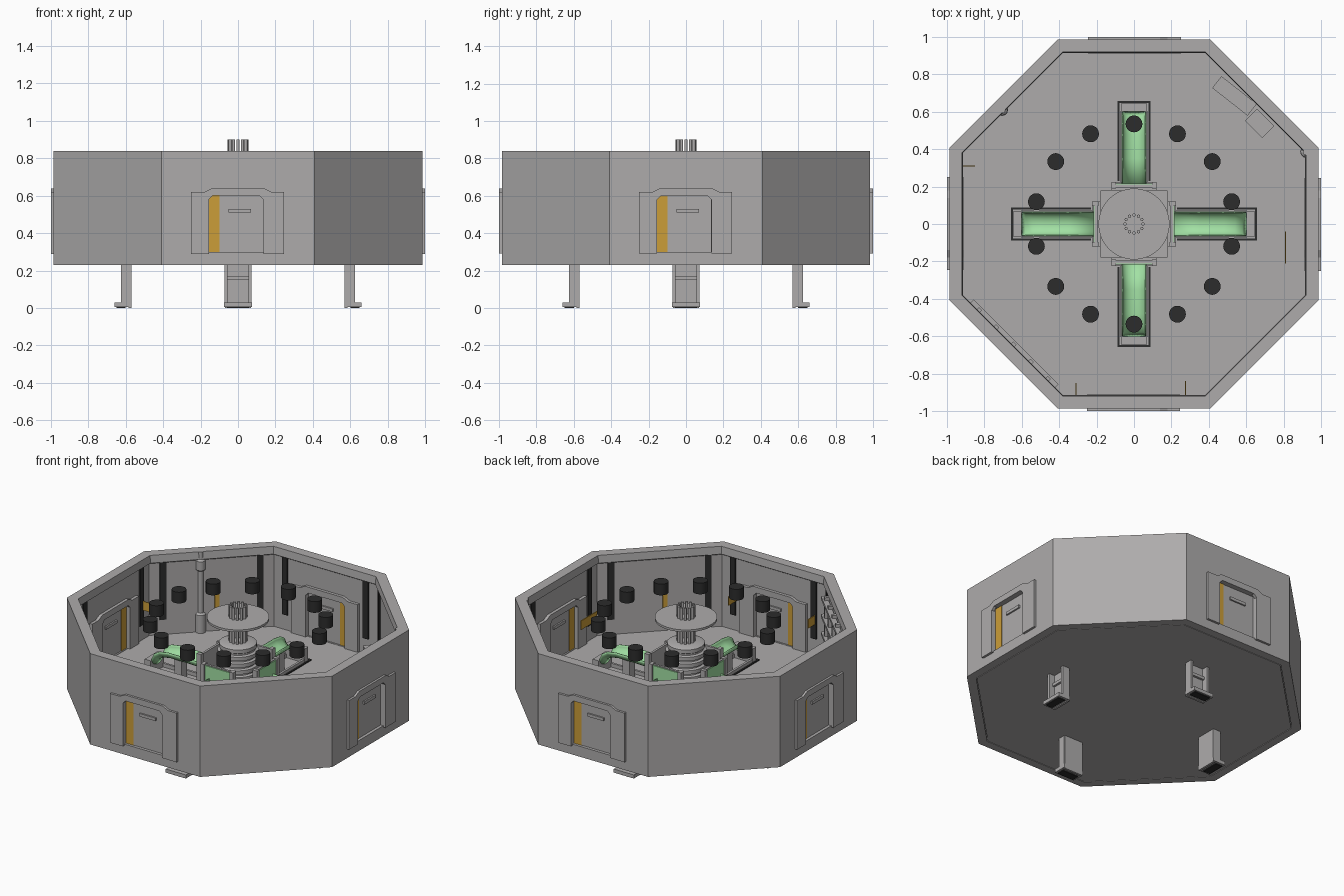
import bpy, bmesh, math
from math import pi, sin, cos
from mathutils import Matrix

cube = bpy.data.objects.get("Cube")
if cube:
    bpy.data.objects.remove(cube, do_unlink=True)


def material(name, rgb):
    m = bpy.data.materials.new(name)
    m.use_nodes = True
    m.diffuse_color = (*rgb, 1)
    m.node_tree.nodes["Principled BSDF"].inputs["Base Color"].default_value = (*rgb, 1)
    return m


GREY = material("wall grey", (0.42, 0.41, 0.41))
BLACK = material("matte black", (0.025, 0.025, 0.025))
GREEN = material("soft green", (0.36, 0.75, 0.37))
ORANGE = material("amber", (0.60, 0.34, 0.04))


def finish(name, bm, mat, angle=0, smooth=False):
    bmesh.ops.recalc_face_normals(bm, faces=bm.faces)
    me = bpy.data.meshes.new(name)
    bm.to_mesh(me)
    bm.free()
    me.materials.append(mat)
    ob = bpy.data.objects.new(name, me)
    bpy.context.collection.objects.link(ob)
    ob.rotation_euler.z = angle
    if smooth:
        bpy.ops.object.select_all(action='DESELECT')
        ob.select_set(True)
        bpy.context.view_layer.objects.active = ob
        bpy.ops.object.shade_smooth_by_angle(angle=0.7)
    return ob


def box(name, x, y, z, mat, angle=0):
    """Box from three (low, high) ranges, turned about the model's centre."""
    bm = bmesh.new()
    size = [b - a for a, b in (x, y, z)]
    mid = [(a + b) / 2 for a, b in (x, y, z)]
    bmesh.ops.create_cube(bm, size=1, matrix=Matrix.Translation(mid) @ Matrix.Diagonal((*size, 1)))
    return finish(name, bm, mat, angle)


def slab(name, outline, y0, y1, mat, angle=0):
    """Outline in x, z extruded along y."""
    bm = bmesh.new()
    face = bm.faces.new([bm.verts.new((x, y0, z)) for x, z in outline])
    new = bmesh.ops.extrude_face_region(bm, geom=[face])["geom"]
    bmesh.ops.translate(bm, verts=[v for v in new if isinstance(v, bmesh.types.BMVert)], vec=(0, y1 - y0, 0))
    return finish(name, bm, mat, angle)


def lathe(name, profile, mat, segs=24, loc=(0, 0), phase=0, ring=False):
    """Profile of radius, height turned about z; ring closes the profile on itself."""
    bm = bmesh.new()
    rows = [[bm.verts.new((loc[0] + r * cos(phase + 2 * pi * i / segs),
                           loc[1] + r * sin(phase + 2 * pi * i / segs), z))
             for i in range(segs)] for r, z in profile]
    pairs = list(zip(rows, rows[1:])) + ([(rows[-1], rows[0])] if ring else [])
    for a, b in pairs:
        for i in range(segs):
            j = (i + 1) % segs
            bm.faces.new((a[i], a[j], b[j], b[i]))
    if not ring:
        bm.faces.new(rows[0])
        bm.faces.new(rows[-1])
    return finish(name, bm, mat, smooth=segs > 8)


def octagon(name, profile, mat, ring=False):
    return lathe(name, [(r / cos(pi / 8), z) for r, z in profile], mat, 8, phase=pi / 8, ring=ring)


QUARTERS = [k * pi / 2 for k in range(4)]
EIGHTHS = [k * pi / 4 for k in range(8)]

# Octagonal shell: floor and walls with a cornice
octagon("floor", [(0.926, 0.23), (0.926, 0.30)], GREY)
wall = octagon("wall", [(0.985, 0.23), (0.985, 0.84), (0.92, 0.84), (0.915, 0.79),
                        (0.93, 0.78), (0.93, 0.23)], GREY, ring=True)

# Door openings cut through the four straight walls
for a in QUARTERS:
    cutter = box("door_cutter", (-0.155, 0.135), (-1.1, -0.8), (0.30, 0.60), GREY, a)
    cutter.hide_render = True
    mod = wall.modifiers.new("opening", 'BOOLEAN')
    mod.object = cutter
    mod.solver = 'EXACT'
    bpy.context.view_layer.objects.active = wall
    bpy.ops.object.modifier_apply(modifier=mod.name)
    bpy.data.objects.remove(cutter, do_unlink=True)

# Doors, each with frames on both sides and an amber edge strip
FRAME = [(-0.25, 0.29), (-0.25, 0.62), (-0.18, 0.62), (-0.14, 0.64), (0.14, 0.64), (0.18, 0.62),
         (0.245, 0.62), (0.245, 0.29), (0.135, 0.29), (0.135, 0.58), (0.115, 0.60),
         (-0.135, 0.60), (-0.155, 0.58), (-0.155, 0.29)]
for a in QUARTERS:
    slab("door_frame_outer", FRAME, -1.0, -0.98, GREY, a)
    slab("door_frame_inner", FRAME, -0.935, -0.91, GREY, a)
    box("door_panel", (-0.10, 0.137), (-0.965, -0.94), (0.29, 0.61), GREY, a)
    box("door_edge_strip", (-0.157, -0.10), (-0.968, -0.937), (0.29, 0.61), ORANGE, a)
    box("door_handle_bar", (-0.05, 0.07), (-0.975, -0.93), (0.51, 0.53), GREY, a)

# Dark strips on both sides of every inner corner
for a in EIGHTHS:
    for x in (-0.30, 0.30):
        box("corner_strip", (x - 0.02, x + 0.02), (-0.932, -0.922), (0.40, 0.81), BLACK, a)

# Hanging lamps in a ring
for i in range(14):
    t = 2 * pi * (i + 0.5) / 14
    lathe("lamp", [(0.045, 0.745), (0.045, 0.82)], BLACK, 20,
          loc=(0.535 * cos(t), 0.535 * sin(t)))

# Central column with ridges, canopy disc and a ring of rods
column = [(0.14, 0.30), (0.14, 0.40)]
for i in range(5):
    z = 0.40 + i * 0.045
    column += [(0.125, z), (0.125, z + 0.025), (0.108, z + 0.03), (0.108, z + 0.04)]
column += [(0.115, 0.625), (0.115, 0.65), (0.09, 0.66)]
lathe("column", column, GREY, 32)
lathe("canopy_disc", [(0.19, 0.805), (0.19, 0.82)], GREY, 40)
for i in range(12):
    t = 2 * pi * i / 12
    lathe("rod", [(0.009, 0.64), (0.009, 0.90)], GREY, 10, loc=(0.048 * cos(t), 0.048 * sin(t)))
box("column_base", (-0.18, 0.18), (-0.18, 0.18), (0.30, 0.38), GREY)


def trough(angle):
    """Half-round channel swept outward, dipping at its outer end."""
    bm = bmesh.new()
    path = [(0.20, 0.47), (0.35, 0.475), (0.48, 0.475), (0.54, 0.465), (0.58, 0.44), (0.60, 0.40)]
    rows = [[bm.verts.new((0.06 * cos(t), -r, z - 0.05 * sin(t)))
             for t in [pi * i / 12 for i in range(13)]] for r, z in path]
    for a, b in zip(rows, rows[1:]):
        for i in range(12):
            bm.faces.new((a[i], a[i + 1], b[i + 1], b[i]))
    ob = finish("trough", bm, GREEN, angle, smooth=True)
    mod = ob.modifiers.new("thickness", 'SOLIDIFY')
    mod.thickness = 0.006


# Four arms: trough, gate, floor surround and chute leg
for a in QUARTERS:
    trough(a)
    box("gate_plate", (-0.105, 0.105), (-0.21, -0.195), (0.38, 0.555), GREY, a)
    box("gate_panel", (-0.10, 0.10), (-0.216, -0.209), (0.42, 0.55), GREEN, a)
    box("gate_foot", (-0.12, 0.12), (-0.225, -0.18), (0.30, 0.40), GREY, a)
    box("end_box", (-0.07, 0.07), (-0.645, -0.60), (0.30, 0.39), GREY, a)
    box("trough_post", (-0.03, 0.03), (-0.45, -0.40), (0.30, 0.425), GREY, a)
    box("surround_end", (-0.087, 0.087), (-0.658, -0.646), (0.295, 0.306), BLACK, a)
    box("leg_back", (-0.07, 0.07), (-0.585, -0.57), (0.0, 0.24), GREY, a)
    box("leg_foot", (-0.075, 0.075), (-0.66, -0.57), (0.006, 0.03), GREY, a)
    box("leg_slit", (-0.06, 0.06), (-0.65, -0.60), (0.0, 0.007), BLACK, a)
    box("leg_crossbar", (-0.055, 0.055), (-0.60, -0.58), (0.15, 0.17), GREY, a)
    for s in (-1, 1):
        def side(near, far):
            return tuple(sorted((s * near, s * far)))
        box("surround_side", side(0.077, 0.087), (-0.658, -0.23), (0.295, 0.306), BLACK, a)
        box("trough_rail", side(0.06, 0.075), (-0.60, -0.21), (0.30, 0.325), GREY, a)
        box("gate_post", side(0.095, 0.12), (-0.225, -0.19), (0.38, 0.56), GREY, a)
        box("leg_side", side(0.055, 0.072), (-0.625, -0.575), (0.01, 0.24), GREY, a)

# Stand pipes with thicker sleeves
for loc in ((-0.705, 0.61), (0.92, 0.385)):
    lathe("stand_pipe", [(0.032, 0.30), (0.032, 0.42), (0.018, 0.43), (0.018, 0.71), (0.03, 0.72),
                         (0.03, 0.78), (0.018, 0.79), (0.018, 0.84)], GREY, 12, loc=loc)

# Consoles by the back left wall
back_left = 3 * pi / 4
box("console_large", (-0.12, 0.12), (-0.91, -0.83), (0.30, 0.46), GREY, back_left + 0.12)
box("console_small", (-0.16, -0.03), (-0.90, -0.81), (0.30, 0.40), GREY, back_left)

# Rack of rails with uprights on the front right wall
front_right = -pi / 4
for z in (0.36, 0.48, 0.60, 0.72):
    box("rack_rail", (-0.32, 0.32), (-0.925, -0.89), (z, z + 0.02), GREY, front_right)
for x in (-0.26, -0.13, 0.0, 0.13, 0.26):
    box("rack_upright", (x - 0.012, x + 0.012), (-0.93, -0.90), (0.30, 0.76), GREY, front_right)

# Thin amber marker plates standing near the walls
for x, y in (((-0.313, -0.307), (-0.93, -0.85)), ((0.272, 0.278), (-0.93, -0.84)),
             ((0.807, 0.813), (-0.21, -0.04)), ((-0.93, -0.85), (0.307, 0.313))):
    box("marker_plate", x, y, (0.50, 0.56), ORANGE)
for a in (pi / 4, -3 * pi / 4):
    box("wall_marker", (-0.05, -0.02), (-0.932, -0.924), (0.45, 0.62), ORANGE, a)
